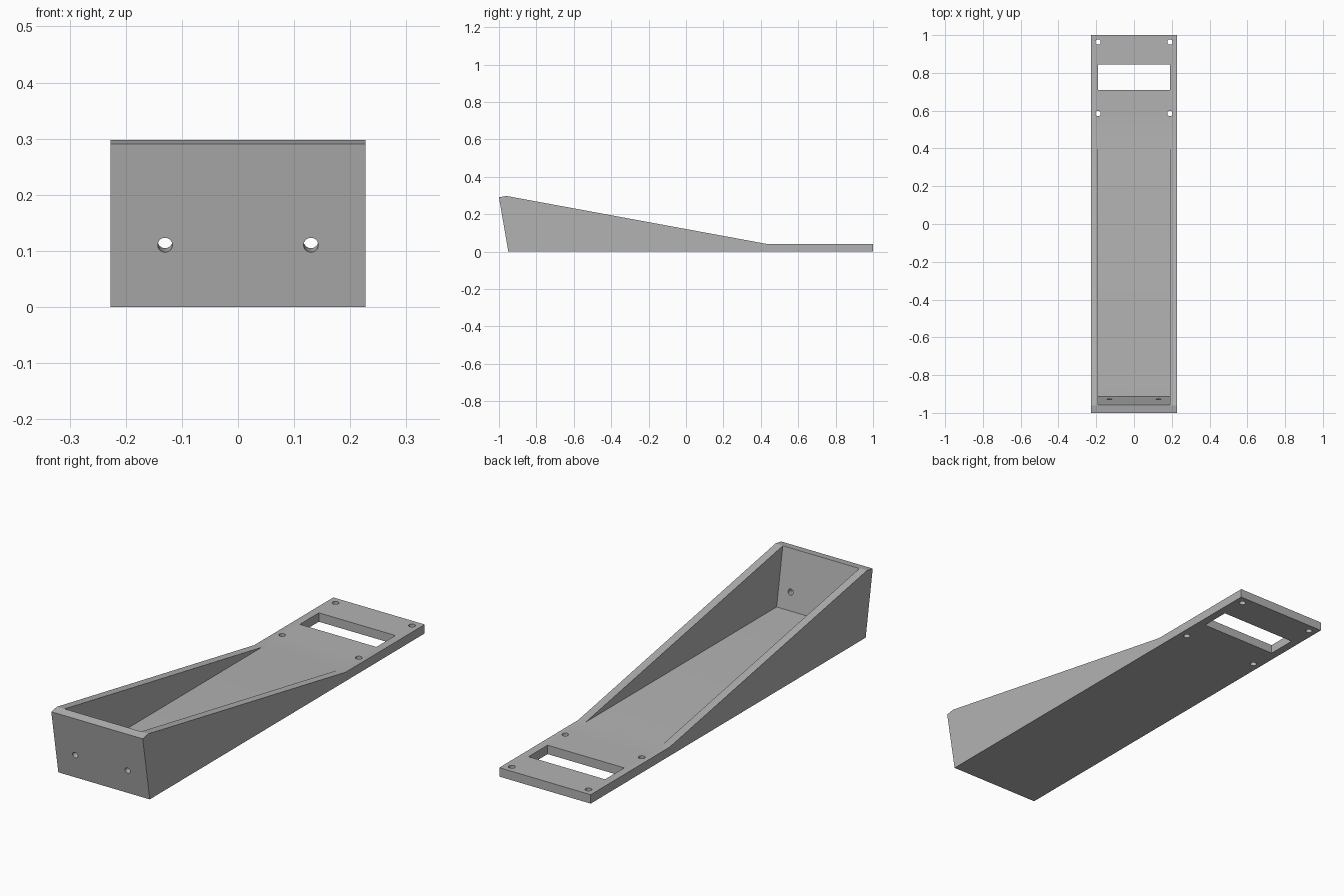
import bpy, bmesh, math
from mathutils import Vector, Matrix

cube = bpy.data.objects.get("Cube")
if cube:
    bpy.data.objects.remove(cube, do_unlink=True)

grey = bpy.data.materials.new("plain grey")
grey.use_nodes = True
COLOUR = (0.45, 0.45, 0.45, 1)
grey.diffuse_color = COLOUR
grey.node_tree.nodes["Principled BSDF"].inputs["Base Color"].default_value = COLOUR


def finish(name, bm):
    """Turn a bmesh into a linked object."""
    bmesh.ops.recalc_face_normals(bm, faces=bm.faces[:])
    mesh = bpy.data.meshes.new(name)
    bm.to_mesh(mesh)
    bm.free()
    mesh.materials.append(grey)
    obj = bpy.data.objects.new(name, mesh)
    bpy.context.scene.collection.objects.link(obj)
    return obj


def prism(name, profile, half_width):
    """Extrude a side (y, z) profile across x."""
    bm = bmesh.new()
    face = bm.faces.new([bm.verts.new((-half_width, y, z)) for y, z in profile])
    new = bmesh.ops.extrude_face_region(bm, geom=[face])["geom"]
    verts = [v for v in new if isinstance(v, bmesh.types.BMVert)]
    bmesh.ops.translate(bm, verts=verts, vec=(2 * half_width, 0, 0))
    return finish(name, bm)


def drill(name, centre, axis, radius, depth):
    """Cylinder cutter along an axis."""
    turn = Vector((0, 0, 1)).rotation_difference(Vector(axis)).to_matrix().to_4x4()
    bm = bmesh.new()
    bmesh.ops.create_cone(bm, cap_ends=True, segments=32, radius1=radius,
                          radius2=radius, depth=depth,
                          matrix=Matrix.Translation(centre) @ turn)
    return finish(name, bm)


# Wedge body with a flat mounting plate at the back
PLATE = 0.04
body = prism("wedge_tray", [(-0.95, 0), (-1, 0.291), (-0.96, 0.298),
                            (0.44, PLATE), (1, PLATE), (1, 0)], 0.227)

# Tray pocket with a leaning front wall, and the plate slot
cutters = [
    prism("pocket_cutter", [(-0.914, PLATE), (-0.967, 0.35),
                            (0.44, 0.35), (0.44, PLATE)], 0.19),
    prism("slot_cutter", [(0.71, -0.1), (0.71, 0.1), (0.845, 0.1), (0.845, -0.1)], 0.19),
]

# Screw holes in the plate and the leaning front wall
for side in (-1, 1):
    for y in (0.585, 0.963):
        cutters.append(drill("plate_hole_cutter", (side * 0.19, y, 0), (0, 0, 1), 0.014, 0.3))
    cutters.append(drill("front_hole_cutter", (side * 0.13, -0.949, 0.114),
                         (0, 0.985, 0.17), 0.013, 0.12))

for cutter in cutters:
    cutter.hide_render = True
    cutter.hide_viewport = True
    cut = body.modifiers.new(cutter.name, "BOOLEAN")
    cut.operation = "DIFFERENCE"
    cut.solver = "EXACT"
    cut.object = cutter

# Smooth hole walls, sharp edges elsewhere
bpy.context.view_layer.objects.active = body
body.select_set(True)
for modifier in list(body.modifiers):
    bpy.ops.object.modifier_apply(modifier=modifier.name)
for cutter in cutters:
    bpy.data.objects.remove(cutter, do_unlink=True)
bpy.ops.object.shade_smooth_by_angle(angle=math.radians(20))
